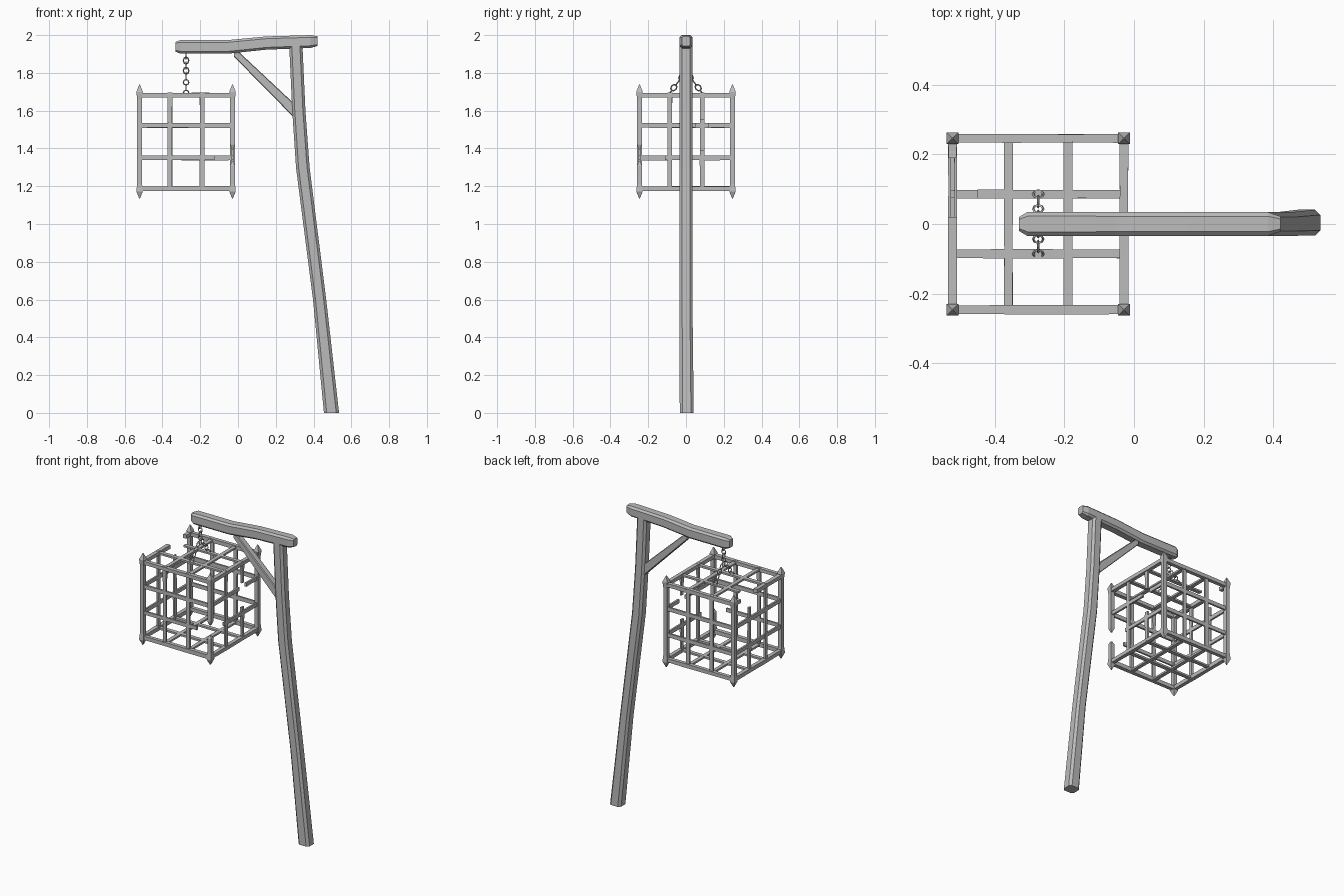
import bpy, bmesh, random
from mathutils import Vector, Matrix

random.seed(4)
if "Cube" in bpy.data.objects:
    bpy.data.objects.remove(bpy.data.objects["Cube"])

GREY = (0.5, 0.5, 0.5, 1)
grey = bpy.data.materials.new("weathered grey")
grey.use_nodes = True
grey.diffuse_color = GREY
grey.node_tree.nodes["Principled BSDF"].inputs["Base Color"].default_value = GREY
X, Y, Z = AXES = Vector((1, 0, 0)), Vector((0, 1, 0)), Vector((0, 0, 1))


def loft(name, rings, a, b, chamfer=0.0):
    """Skin rings of (centre, half size on a, half size on b), with cut corners if asked."""
    bm = bmesh.new()
    loops = []
    for centre, ha, hb in rings:
        c = min(ha, hb) * chamfer
        corners = []
        for i, (sa, sb) in enumerate(((1, 1), (-1, 1), (-1, -1), (1, -1))):
            pair = [(sa * ha, sb * (hb - c)), (sa * (ha - c), sb * hb)]
            if i % 2:
                pair.reverse()
            corners += pair if chamfer else [(sa * ha, sb * hb)]
        loops.append([bm.verts.new(Vector(centre) + a * u + b * v) for u, v in corners])
    n = len(loops[0])
    for lo, hi in zip(loops, loops[1:]):
        for i in range(n):
            bm.faces.new((lo[i], lo[(i + 1) % n], hi[(i + 1) % n], hi[i]))
    bm.faces.new(loops[0])
    bm.faces.new(loops[-1])
    bmesh.ops.recalc_face_normals(bm, faces=bm.faces)
    mesh = bpy.data.meshes.new(name)
    bm.to_mesh(mesh)
    bm.free()
    mesh.materials.append(grey)
    bpy.context.collection.objects.link(bpy.data.objects.new(name, mesh))


# Crooked post, crossbeam and diagonal brace
loft("post", [((0.495, 0.004, 0), 0.04, 0.037), ((0.432, 0, 0.6), 0.035, 0.034),
              ((0.343, 0, 1.3), 0.036, 0.034), ((0.322, 0, 1.6), 0.035, 0.034),
              ((0.306, 0, 1.95), 0.035, 0.034)], X, Y, 0.4)
loft("crossbeam", [((-0.33, 0, 1.938), 0.026, 0.02), ((-0.305, 0, 1.938), 0.036, 0.035),
                   ((-0.05, 0, 1.938), 0.036, 0.034), ((0.15, 0, 1.958), 0.035, 0.034),
                   ((0.385, 0, 1.966), 0.034, 0.034), ((0.42, 0, 1.968), 0.026, 0.022)], Z, Y, 0.35)
loft("brace", [((-0.02, 0, 1.909), 0.025, 0.02), ((0.13, 0, 1.763), 0.031, 0.022),
               ((0.305, 0, 1.592), 0.038, 0.022)], Z, Y, 0.25)

# Cage frame: offsets are measured from the cage axis
CX, H, IN, OUT = -0.275, 0.246, 0.0855, 0.258
LEVELS = (1.187, 1.35, 1.522, 1.682)
WIDE, THIN = 0.0125, 0.006


def bar(name, axis, fixed, lo, hi, thin=None, gap=None):
    """Hand-forged bar along an axis, flattened on the thin axis; a gap leaves broken stubs."""
    sides = [i for i in range(3) if i != axis]
    for s, e in ([(lo, hi)] if gap is None else [(lo, gap[0]), (gap[1], hi)]):
        if e - s < 0.01:
            continue
        rings = []
        for t in (0, 0.35, 0.7, 1):
            centre = list(fixed)
            centre.insert(axis, s + (e - s) * t)
            centre[0] += CX
            rings.append([centre] + [random.uniform(0.9, 1.08) * (THIN if i == thin else WIDE)
                                     for i in sides])
        loft(name, rings, AXES[sides[0]], AXES[sides[1]])


# Corner posts with pointed ends, one of them snapped
def corner_post(sx, sy):
    def ring(z, h):
        return ((CX + sx * H, sy * H, z), h, h)
    foot = [ring(1.135, 0.002), ring(1.172, 0.017), ring(1.215, 0.013)]
    head = [ring(1.66, 0.013), ring(1.70, 0.017), ring(1.738, 0.002)]
    if (sx, sy) == (1, -1):
        loft("snapped_post_lower", foot + [ring(1.31, 0.013), ring(1.33, 0.004)], X, Y)
        loft("snapped_post_upper", [ring(1.395, 0.004), ring(1.42, 0.013)] + head, X, Y)
    else:
        loft("corner_post", foot + head, X, Y)


for sx in (-1, 1):
    for sy in (-1, 1):
        corner_post(sx, sy)

# Upright straps on the four sides
for s in (-1, 1):
    for o in (-IN, IN):
        bar("side_upright", 2, (o, s * H), 1.175, 1.695, thin=1)
        gap = None
        if o > 0:
            gap = (1.39, 1.55) if s > 0 else (1.60, 1.70)
        bar("end_upright", 2, (s * H, o), 1.175, 1.695, thin=0, gap=gap)

# Horizontal hoops: square top and bottom rails, flat straps between
for z in LEVELS:
    flat = z in LEVELS[1:3]
    for s in (-1, 1):
        x_gap = (0.15, 0.25) if z == LEVELS[1] and s < 0 else None
        bar("side_rail", 0, (s * H, z), -H, H, thin=1 if flat else None, gap=x_gap)
        y_gap = None
        if z == LEVELS[3] and s < 0:
            y_gap = (0.02, 0.19)
        elif z == LEVELS[1] and s > 0:
            y_gap = (-0.25, -0.11)
        elif z == LEVELS[2] and s > 0:
            y_gap = (0.05, 0.12)
        bar("end_rail", 1, (s * H, z), -H, H, thin=0 if flat else None, gap=y_gap)

# Floor and roof grids
for z in (LEVELS[0], LEVELS[3]):
    for o in (-IN, IN):
        broken = z == LEVELS[3] and o > 0
        bar("grid_long_bar", 0, (o, z), -0.175 if broken else -OUT, OUT, thin=2)
        bar("grid_cross_bar", 1, (o, z), -OUT, OUT, thin=2)


# Chain: one strand from the beam, forking to two roof bars
def chain(name, start, end, count):
    p, q = Vector(start), Vector(end)
    d = (q - p).normalized()
    for i in range(count):
        n = d.cross(X).normalized() if i % 2 else X
        bpy.ops.mesh.primitive_torus_add(major_segments=8, minor_segments=4,
                                         major_radius=0.0145, minor_radius=0.0035)
        link = bpy.context.object
        link.name = name
        link.data.materials.append(grey)
        link.data.transform(Matrix((d.cross(n), d * 1.25, n)).transposed().to_4x4())
        link.location = p.lerp(q, i / (count - 1))


chain("hanging_chain", (CX, 0, 1.892), (CX, 0, 1.785), 5)
for s in (-1, 1):
    chain("fork_chain", (CX, s * 0.022, 1.778), (CX, s * 0.086, 1.694), 4)
